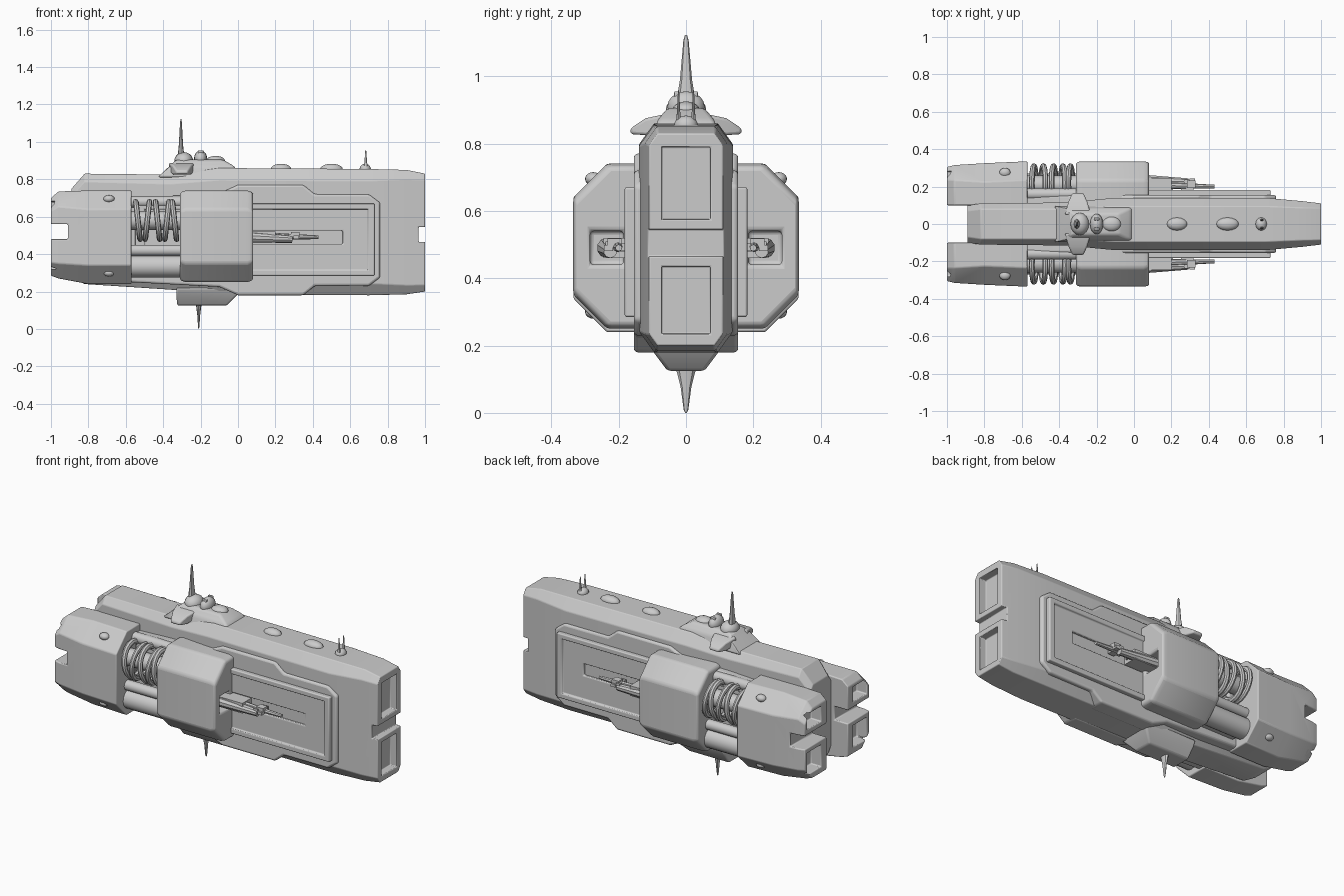
import bpy, bmesh, random
from mathutils import Matrix, Vector

if "Cube" in bpy.data.objects:
    bpy.data.objects.remove(bpy.data.objects["Cube"])
random.seed(4)


def finish(name, bm, cuts=(), bevel=0.0, mirror=False, smooth=True):
    bmesh.ops.recalc_face_normals(bm, faces=bm.faces)
    me = bpy.data.meshes.new(name)
    bm.to_mesh(me)
    bm.free()
    ob = bpy.data.objects.new(name, me)
    bpy.context.collection.objects.link(ob)
    bpy.ops.object.select_all(action='DESELECT')
    ob.select_set(True)
    bpy.context.view_layer.objects.active = ob
    for c in cuts:
        cutter = finish("cutter", box(*c), smooth=False)
        cutter.hide_render = True
        bpy.ops.object.select_all(action='DESELECT')
        ob.select_set(True)
        bpy.context.view_layer.objects.active = ob
        m = ob.modifiers.new("cut", 'BOOLEAN')
        m.operation, m.solver, m.object = 'DIFFERENCE', 'EXACT', cutter
        bpy.ops.object.modifier_apply(modifier=m.name)
        bpy.data.objects.remove(cutter)
    if bevel:
        m = ob.modifiers.new("bevel", 'BEVEL')
        m.width, m.segments, m.limit_method, m.angle_limit = bevel, 3, 'ANGLE', 0.45
    if mirror:
        m = ob.modifiers.new("mirror", 'MIRROR')
        m.use_axis = (False, True, False)
    if smooth:
        bpy.ops.object.shade_smooth_by_angle(angle=0.6)
    return ob


def box(x0, x1, y0, y1, z0, z1, bm=None):
    bm = bm or bmesh.new()
    mat = Matrix.Translation(((x0 + x1) / 2, (y0 + y1) / 2, (z0 + z1) / 2)) @ \
        Matrix.Diagonal((x1 - x0, y1 - y0, z1 - z0, 1))
    bmesh.ops.create_cube(bm, size=1, matrix=mat)
    return bm


def loft(rings):
    bm = bmesh.new()
    vs = [[bm.verts.new(p) for p in r] for r in rings]
    n = len(vs[0])
    for a, b in zip(vs, vs[1:]):
        for i in range(n):
            bm.faces.new((a[i], a[(i + 1) % n], b[(i + 1) % n], b[i]))
    bm.faces.new(vs[0])
    bm.faces.new(vs[-1])
    return bm


def convex(points):
    bm = bmesh.new()
    for p in points:
        bm.verts.new(p)
    bmesh.ops.convex_hull(bm, input=bm.verts[:])
    bmesh.ops.dissolve_limit(bm, angle_limit=0.02, verts=bm.verts[:], edges=bm.edges[:])
    return bm


def slab(x0, x1, w, z):
    return [(x, s * w, z) for x in (x0, x1) for s in (-1, 1)]


def tube(bm, p, q, r0, r1=None, seg=16):
    p, q = Vector(p), Vector(q)
    rot = (q - p).to_track_quat('Z', 'Y').to_matrix().to_4x4()
    bmesh.ops.create_cone(bm, cap_ends=True, segments=seg, radius1=r0,
                          radius2=r0 if r1 is None else r1, depth=(q - p).length,
                          matrix=Matrix.Translation((p + q) / 2) @ rot)
    return bm


def ball(bm, c, s):
    bmesh.ops.create_uvsphere(bm, u_segments=16, v_segments=10, radius=1,
                              matrix=Matrix.Translation(c) @ Matrix.Diagonal((*s, 1)))
    return bm


def hull_ring(x, w, z0, z1, c):
    d = c * 1.4
    return [(x, -w, z0 + d), (x, -w + c, z0), (x, w - c, z0), (x, w, z0 + d),
            (x, w, z1 - d), (x, w - c, z1), (x, -w + c, z1), (x, -w, z1 - d)]


# Main hull with split intake slots in the bow
finish("main_hull", loft([hull_ring(*s) for s in (
    (-.89, .10, .28, .75, .03), (-.82, .11, .24, .83, .03), (-.36, .115, .21, .825, .035),
    (-.1, .14, .185, .86, .045), (.7, .14, .18, .855, .045),
    (.9, .122, .185, .85, .035), (1, .11, .2, .83, .025))]),
    cuts=[(.965, 1.1, -.3, .3, .465, .545), (.955, 1.1, -.072, .072, .575, .79),
          (.955, 1.1, -.072, .072, .235, .435)], bevel=.012)

# Stepped armour plate on each flank
half = [(-.86, .21), (-.1, .25), (0, .295), (.35, .295), (.41, .245), (.7, .245), (.76, .2)]
outline = [(x, .475 + h) for x, h in half] + [(x, .475 - h) for x, h in reversed(half)]
finish("flank_plate", loft([[(x, y, z) for x, z in outline] for y in (.06, .155)]),
       bevel=.012, mirror=True)

# Raised panel with rim and gun slot
finish("side_panel", box(-.55, .73, .1, .182, .285, .67),
       cuts=[(-.5, .695, .170, .3, .315, .64), (-.3, .56, .148, .3, .455, .525)],
       bevel=.008, mirror=True)


def pod_ring(x, y1, z0, z1, c):
    return [(x, .1, z0), (x, y1 - c, z0), (x, y1, z0 + c), (x, y1, z1 - c),
            (x, y1 - c, z1), (x, .1, z1)]


# Rear engine nacelles: notch at the stern and hollow exhausts
finish("engine_nacelle", loft([pod_ring(*s) for s in (
    (-1, .305, .285, .70, .07), (-.96, .315, .27, .735, .08),
    (-.8, .325, .24, .74, .1), (-.57, .335, .24, .74, .1))]),
    cuts=[(-1.1, -.91, 0, .5, .48, .56), (-1.1, -.93, .15, .28, .32, .45),
          (-1.1, -.93, .15, .28, .59, .68)], bevel=.014, mirror=True)

# Forward gun pods
finish("gun_pod", loft([pod_ring(*s) for s in (
    (-.31, .33, .26, .73, .1), (-.28, .335, .25, .74, .1),
    (.05, .335, .25, .74, .1), (.08, .33, .26, .73, .1))]),
    cuts=[(-.03, .2, .185, .285, .44, .54)], bevel=.012, mirror=True)

# Coils and pipes between pod and nacelle
bm = bmesh.new()
for i, x in enumerate((-.535, -.485, -.43, -.38, -.34)):
    prev = None
    rings = []
    for k in range(20):
        rot = Matrix.Rotation(k * .314159, 4, 'X')
        ring = []
        for a in range(8):
            t = Matrix.Rotation(a * .785398, 4, 'Y') @ Vector((.015, 0, 0))
            v = rot @ Vector((t.x, 0, .09 + t.z))
            tilt = (.12 if i % 2 else -.12) * v.z
            ring.append(bm.verts.new((x + v.x + tilt, .22 + v.y, .58 + v.z * 1.1)))
        rings.append(ring)
    for k in range(20):
        p, q = rings[k], rings[(k + 1) % 20]
        for a in range(8):
            bm.faces.new((p[a], p[(a + 1) % 8], q[(a + 1) % 8], q[a]))
finish("engine_coils", bm, mirror=True)

bm = bmesh.new()
for y, z, r in ((.21, .58, .05), (.23, .42, .03), (.21, .335, .06), (.16, .68, .03)):
    tube(bm, (-.6, y, z), (-.28, y, z), r)
finish("engine_pipes", bm, mirror=True)

# Side guns with rough machinery
bm = box(-.05, .2, .16, .245, .46, .52)
tube(bm, (.05, .235, .49), (.29, .225, .48), .03, .02, 10)
tube(bm, (.2, .205, .495), (.43, .2, .49), .018, .01, 8)
for i in range(12):
    x, y, z = random.uniform(.06, .33), random.uniform(.18, .24), random.uniform(.465, .51)
    s = random.uniform(.01, .025)
    box(x - s, x + s, y - s, y + s * .8, z - s * .6, z + s * .6, bm)
finish("side_gun", bm, mirror=True, smooth=False)

# Bridge block, tower and sensor wings
finish("bridge", convex(slab(-.43, .02, .1, .81) + slab(-.36, -.02, .085, .87)
                        + slab(-.33, -.08, .055, .905)), bevel=.012)
bm = ball(bmesh.new(), (-.2, 0, .91), (.035, .055, .045))
ball(bm, (-.29, 0, .9), (.05, .06, .045))
ball(bm, (-.12, 0, .9), (.05, .04, .025))
finish("bridge_domes", bm)
finish("sensor_wing", convex([(x, .05, z) for x in (-.37, -.23) for z in (.84, .89)]
                             + [(x, .12, z) for x in (-.35, -.25) for z in (.825, .875)]
                             + [(x, .165, z) for x in (-.33, -.27) for z in (.828, .845)]),
       bevel=.008, mirror=True)
bm = box(-.215, -.185, .02, .035, .88, .955)
finish("tower_fins", bm, bevel=.004, mirror=True)

# Ventral keel block
finish("keel_block", convex(slab(-.33, .02, .115, .22) + slab(-.33, 0, .1, .185)
                            + slab(-.325, -.06, .055, .125)), bevel=.01)


# Masts and antennas
def spike(name, x, y, z0, z1, rx, ry, mirror=False):
    rings = []
    for t, k in ((0, 1), (.45, .5), (.93, .22), (1, .08)):
        z = z0 + (z1 - z0) * t
        rings.append([(x + rx * k * a, y + ry * k * b, z) for a, b in
                      ((1, 0), (.7, .7), (0, 1), (-.7, .7), (-1, 0), (-.7, -.7), (0, -1), (.7, -.7))])
    finish(name, loft(rings), mirror=mirror)


spike("main_mast", -.305, 0, .88, 1.123, .022, .036)
spike("keel_mast", -.21, 0, .14, 0, .016, .032)
spike("bow_antenna", .683, .022, .84, .957, .014, .01, True)

# Small domes on deck and nacelles
bm = bmesh.new()
for x, sx in ((.23, .055), (.5, .06), (.68, .03)):
    ball(bm, (x, 0, .855), (sx, .035, .028))
finish("deck_domes", bm)
bm = bmesh.new()
for z in (.695, .3):
    ball(bm, (-.69, .275, z), (.03, .025, .02))
finish("nacelle_domes", bm, mirror=True)
